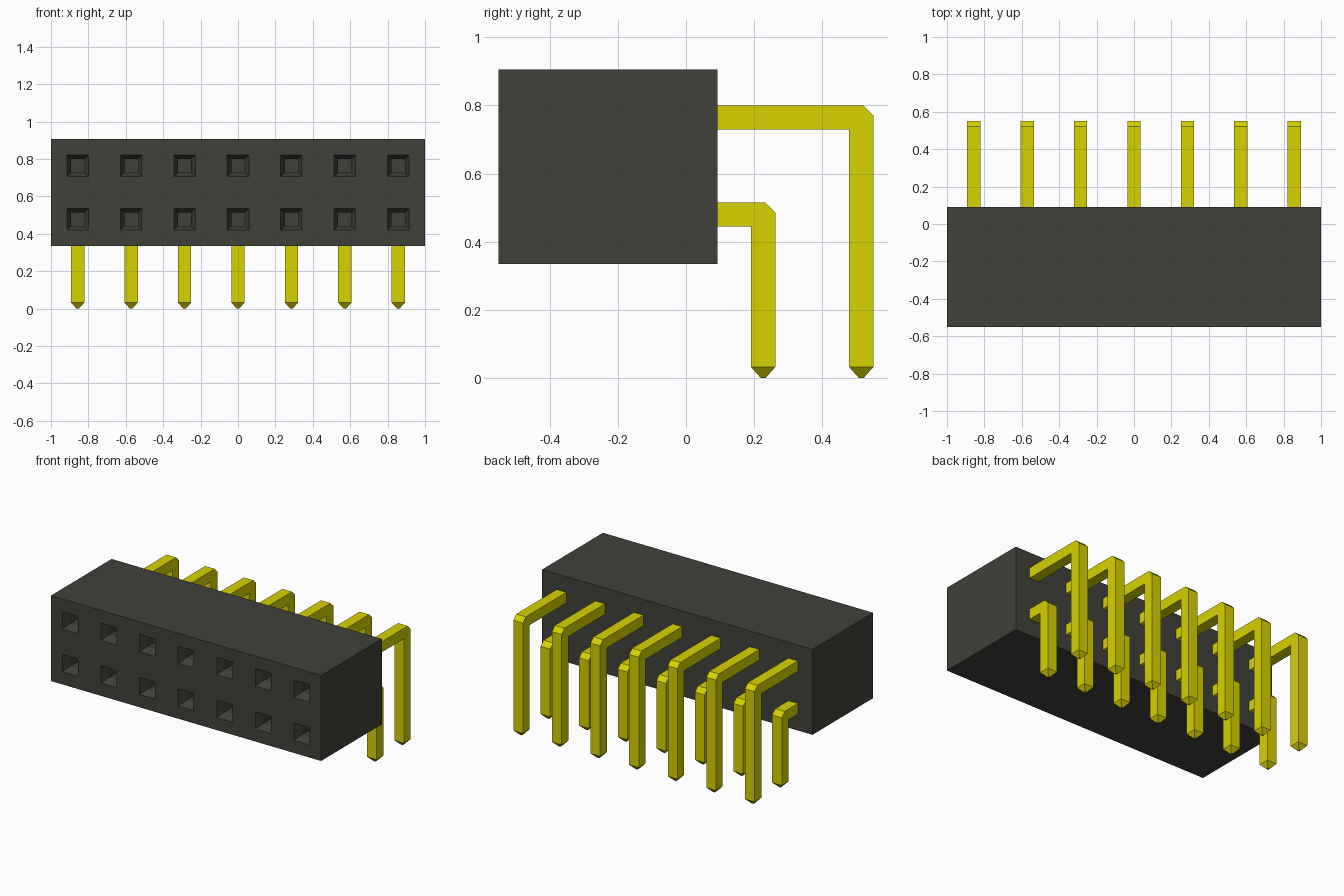
import bpy, bmesh, math
from mathutils import Matrix, Vector

cube = bpy.data.objects.get("Cube")
if cube:
    bpy.data.objects.remove(cube, do_unlink=True)


def material(name, rgb):
    mat = bpy.data.materials.new(name)
    mat.use_nodes = True
    mat.diffuse_color = (*rgb, 1)
    mat.node_tree.nodes["Principled BSDF"].inputs["Base Color"].default_value = (*rgb, 1)
    return mat


def add_object(name, bm, mat):
    bmesh.ops.recalc_face_normals(bm, faces=bm.faces)
    mesh = bpy.data.meshes.new(name)
    bm.to_mesh(mesh)
    bm.free()
    mesh.materials.append(mat)
    obj = bpy.data.objects.new(name, mesh)
    bpy.context.collection.objects.link(obj)
    return obj


black = material("black plastic", (0.052, 0.052, 0.043))
gold = material("gold metal", (0.69, 0.645, 0.0))

COLUMNS = 7
PITCH = 2 / COLUMNS
FRONT, BACK = -0.55, 0.092
MID_Z = 0.62

# Housing: one square cell per socket on the front, sunk into a funnel and a bore
bm = bmesh.new()
bmesh.ops.create_grid(bm, x_segments=COLUMNS, y_segments=2, size=1)
bmesh.ops.scale(bm, vec=(1, PITCH, 1), verts=bm.verts)
bmesh.ops.transform(bm, verts=bm.verts, matrix=Matrix.Translation((0, FRONT, MID_Z))
                    @ Matrix.Rotation(math.radians(90), 4, 'X'))
cells = bm.faces[:]
for thickness, depth in (((PITCH - 0.115) / 2, 0), (0.022, -0.05), (0, -0.3)):
    bmesh.ops.inset_individual(bm, faces=cells, thickness=thickness, depth=depth,
                               use_even_offset=True)
bmesh.ops.remove_doubles(bm, verts=bm.verts, dist=0.0005)
rim = [e for e in bm.edges if e.is_boundary]
walls = bmesh.ops.extrude_edge_only(bm, edges=rim)["geom"]
back_verts = [g for g in walls if isinstance(g, bmesh.types.BMVert)]
bmesh.ops.translate(bm, vec=(0, BACK - FRONT, 0), verts=back_verts)
bmesh.ops.contextual_create(bm, geom=[e for e in bm.edges if e.is_boundary])
add_object("housing", bm, black)


# Pins: square bent bar with a bevelled elbow and a blunt pyramid tip
def add_pin(name, x, reach, top, width=0.071, bevel=0.03, tip=0.032):
    inner, under, start = reach - width, top - width, BACK - 0.02
    profile = [(start, under), (start, top), (reach - bevel, top), (reach, top - bevel),
               (reach, tip), (inner, tip), (inner, under)]
    bm = bmesh.new()
    side = bm.faces.new([bm.verts.new((x - width / 2, y, z)) for y, z in profile])
    moved = bmesh.ops.extrude_face_region(bm, geom=[side], use_keep_orig=True)["geom"]
    bmesh.ops.translate(bm, vec=(width, 0, 0),
                        verts=[g for g in moved if isinstance(g, bmesh.types.BMVert)])
    bottom = min(bm.faces, key=lambda f: f.calc_center_median().z)
    end = bmesh.ops.extrude_discrete_faces(bm, faces=[bottom])["faces"][0]
    centre = Vector((x, reach - width / 2, 0))
    for v in end.verts:
        v.co = centre + Vector((v.co.x - x, v.co.y - centre.y, 0)) * 0.2
    return add_object(name, bm, gold)


for i in range(COLUMNS):
    x = (i - (COLUMNS - 1) / 2) * PITCH
    add_pin(f"upper_pin_{i + 1}", x, 0.55, 0.80)
    add_pin(f"lower_pin_{i + 1}", x, 0.262, 0.515)
